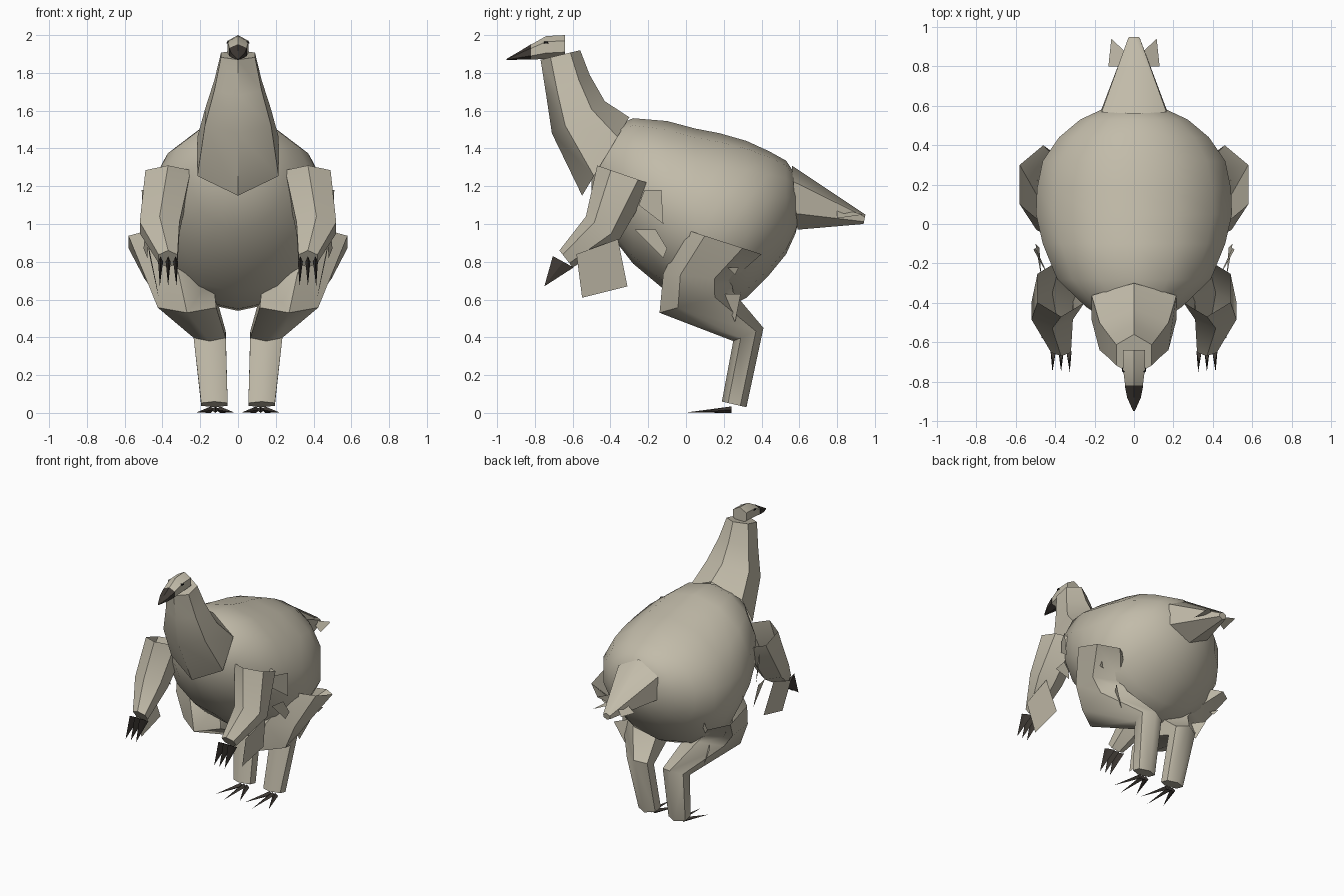
import bpy, math
from math import sin, cos, pi, radians

if "Cube" in bpy.data.objects:
    bpy.data.objects.remove(bpy.data.objects["Cube"])


def mat(name, rgb):
    m = bpy.data.materials.new(name)
    m.diffuse_color = (*rgb, 1)
    m.use_nodes = True
    m.node_tree.nodes["Principled BSDF"].inputs["Base Color"].default_value = m.diffuse_color
    return m


PLUMAGE = mat("pale plumage", (0.54, 0.50, 0.40))
HORN = mat("dark horn", (0.05, 0.042, 0.035))
EYE = mat("black eye", (0.01, 0.01, 0.01))


def build(name, verts, faces, material, mirror=False, smooth=0):
    me = bpy.data.meshes.new(name)
    me.from_pydata(verts, [], faces)
    me.materials.append(material)
    ob = bpy.data.objects.new(name, me)
    bpy.context.collection.objects.link(ob)
    bpy.ops.object.select_all(action='DESELECT')
    ob.select_set(True)
    bpy.context.view_layer.objects.active = ob
    bpy.ops.object.mode_set(mode='EDIT')
    bpy.ops.mesh.select_all(action='SELECT')
    bpy.ops.mesh.normals_make_consistent(inside=False)
    bpy.ops.object.mode_set(mode='OBJECT')
    if smooth:
        bpy.ops.object.shade_smooth_by_angle(angle=radians(smooth))
    if mirror:
        ob.modifiers.new("mirror", 'MIRROR')
    return ob


def tube(name, rings, material, n=6, caps=(True, True), **kw):
    """Skin rings given as (y, z) one side, (y, z) other side, centre x, half width."""
    verts, faces = [], []
    spread = 1 / sin(pi / 3) if n == 6 else 1
    for (ya, za), (yb, zb), cx, w in rings:
        for k in range(n):
            a = 2 * pi * k / n
            c = cos(a) / 2
            verts.append((cx + w * spread * sin(a),
                          (ya + yb) / 2 + (ya - yb) * c,
                          (za + zb) / 2 + (za - zb) * c))
    for r in range(len(rings) - 1):
        for k in range(n):
            j = (k + 1) % n
            faces.append((r * n + k, r * n + j, (r + 1) * n + j, (r + 1) * n + k))
    if caps[0]:
        faces.append(tuple(range(n)))
    if caps[1]:
        faces.append(tuple(range(len(verts) - n, len(verts))))
    return build(name, verts, faces, material, **kw)


def spikes(name, items, material):
    """Four sided spikes: base centre, tip, half width in x, half height in z, y lean."""
    verts, faces = [], []
    for (x, y, z), tip, w, h, lean in items:
        b = len(verts)
        verts += [(x - w, y, z), (x, y - lean, z - h), (x + w, y, z), (x, y + lean, z + h), tip]
        faces += [(b + k, b + (k + 1) % 4, b + 4) for k in range(4)] + [(b, b + 1, b + 2, b + 3)]
    return build(name, verts, faces, material, mirror=True)


# body: egg shaped barrel, each row is y, bottom, top, half width
body = [(-.50, 1.15, 1.42, .13), (-.42, .97, 1.50, .25), (-.28, .79, 1.56, .40),
        (-.10, .64, 1.545, .475), (.05, .55, 1.505, .51), (.18, .54, 1.48, .505),
        (.32, .61, 1.44, .475), (.44, .73, 1.385, .39), (.53, .84, 1.335, .28),
        (.58, .95, 1.26, .17), (.60, 1.03, 1.17, .07)]
tube("body", [((y, lo), (y, hi), 0, w) for y, lo, hi, w in body], PLUMAGE, n=14, smooth=45)

# neck
tube("neck", [((-.77, 1.87), (-.56, 1.92), 0, .09), ((-.74, 1.68), (-.51, 1.79), 0, .125),
              ((-.71, 1.48), (-.43, 1.65), 0, .175), ((-.55, 1.15), (-.30, 1.565), 0, .215)],
     PLUMAGE, caps=(True, False), smooth=50)

# head, beak and eyes
tube("head", [((-.64, 1.88), (-.64, 2.0), 0, .055), ((-.74, 1.875), (-.74, 1.995), 0, .055),
              ((-.82, 1.87), (-.82, 1.95), 0, .045)], PLUMAGE, smooth=40)
tube("beak", [((-.82, 1.87), (-.82, 1.952), 0, .047), ((-.88, 1.87), (-.88, 1.915), 0, .035),
              ((-.95, 1.868), (-.95, 1.874), 0, .004)], HORN)
tube("eyes", [((-.755, 1.955), (-.725, 1.955), .052, .009),
              ((-.752, 1.965), (-.728, 1.965), .050, .009)], EYE, mirror=True)

# tail
tube("tail", [((.59, .97), (.56, 1.31), 0, .165), ((.94, 1.0), (.95, 1.05), 0, .028)],
     PLUMAGE, smooth=50)

# arms
tube("arm", [((-.47, 1.31), (-.18, 1.21), .37, .12), ((-.53, 1.04), (-.35, .92), .415, .105),
             ((-.67, .86), (-.60, .77), .37, .05)],
     PLUMAGE, caps=(False, True), mirror=True, smooth=50)
spikes("hand_claws", [((.37 + d, -.65, .80), (.37 + 1.1 * d, -.75, .67), .013, .03, -.055)
                      for d in (-.04, 0, .04)], HORN)

# legs: flared thigh folding back to the hock, then the shank
tube("leg", [((0, .97), (.40, .84), .46, .12), ((-.12, .74), (.24, .70), .315, .18),
             ((-.14, .53), (.25, .64), .27, .155), ((.25, .38), (.41, .45), .15, .085),
             ((.19, .06), (.32, .03), .125, .07)],
     PLUMAGE, caps=(False, True), mirror=True, smooth=50)
spikes("toes", [((.12 + d * .25, .24, .017), (.12 + d, .05 - .05 * (d == 0), .002),
                 .022, .017, 0) for d in (-.1, 0, .1)], HORN)

# loose feather plates on the forearm, flank, hock and tail
plates = {
    "forearm_feather": [(.47, -.58, .84), (.42, -.55, .61), (.43, -.31, .67), (.48, -.36, .92)],
    "flank_feather": [(.47, -.27, .97), (.49, -.16, .97), (.50, -.10, .87), (.48, -.12, .82)],
    "shoulder_feather": [(.46, -.22, 1.18), (.51, -.13, 1.18), (.50, -.12, 1.0), (.44, -.25, 1.10)],
    "hock_feather": [(.33, .19, .63), (.40, .29, .63), (.33, .26, .48)],
    "thigh_feather": [(.49, .22, .77), (.52, .28, .77), (.49, .26, .73)],
    "tail_feather": [(.03, .86, 1.07), (.115, .94, 1.05), (.13, .80, 1.03), (.07, .80, 1.08)],
}
for name, pts in plates.items():
    build(name, pts, [tuple(range(len(pts)))], PLUMAGE, mirror=True)
